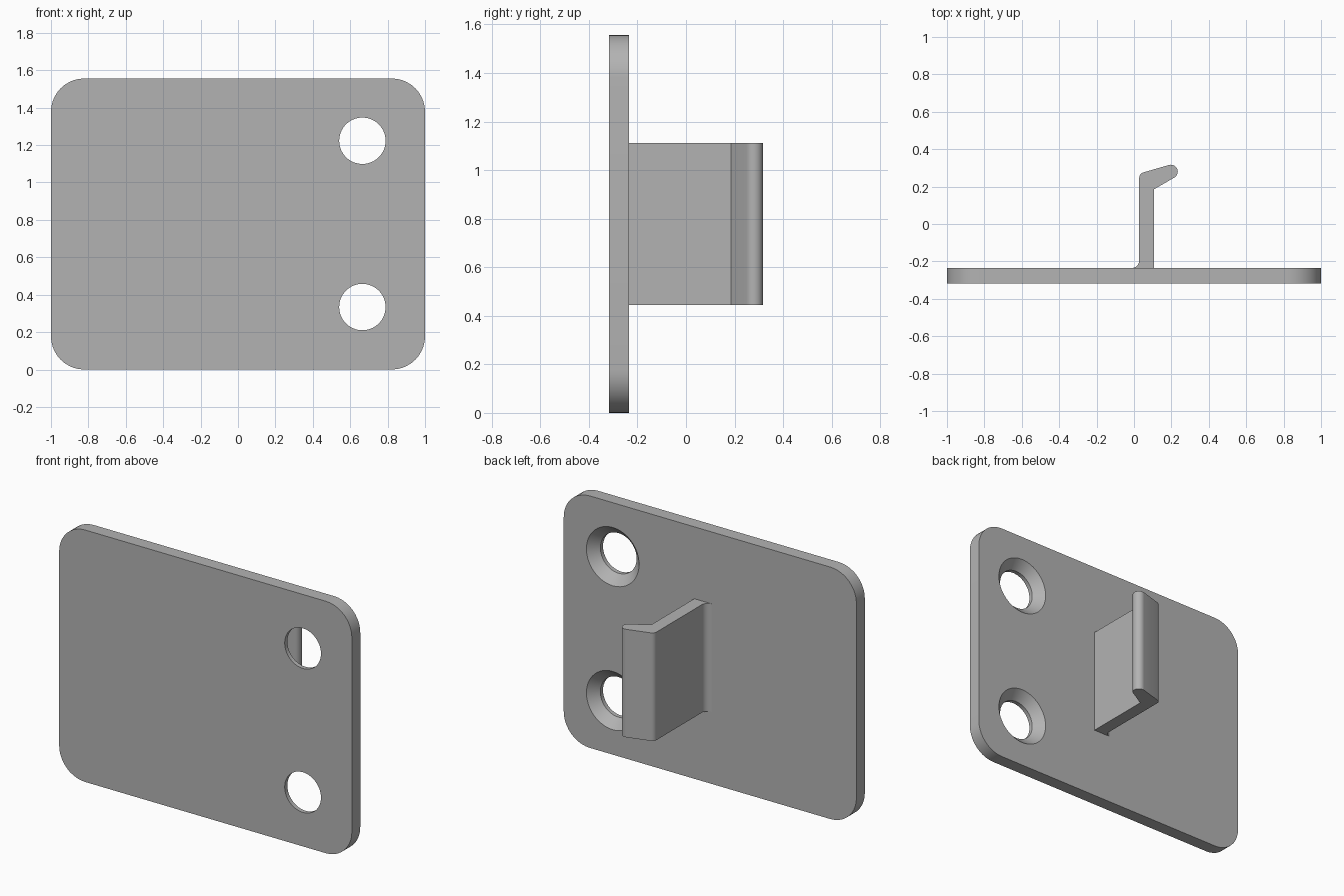
import bpy, bmesh
from math import sin, cos, radians
from mathutils import Matrix, Vector

cube = bpy.data.objects.get("Cube")
if cube:
    bpy.data.objects.remove(cube, do_unlink=True)

FRONT, BACK = -0.317, -0.235      # plate faces
HEIGHT = 1.556
CORNER = 0.178

grey = bpy.data.materials.new("plain grey")
grey.use_nodes = True
colour = (0.45, 0.45, 0.45, 1)
grey.diffuse_color = colour
grey.node_tree.nodes["Principled BSDF"].inputs["Base Color"].default_value = colour


def arc(cx, cy, r, start, end, steps=10):
    """Points along an arc, angles in degrees."""
    angles = [radians(start + (end - start) * i / steps) for i in range(steps + 1)]
    return [(cx + r * cos(a), cy + r * sin(a)) for a in angles]


def prism(name, points, offset):
    """Extrude a closed outline of 3D points along an offset."""
    bm = bmesh.new()
    face = bm.faces.new([bm.verts.new(p) for p in points])
    extruded = bmesh.ops.extrude_face_region(bm, geom=[face])["geom"]
    moved = [v for v in extruded if isinstance(v, bmesh.types.BMVert)]
    bmesh.ops.translate(bm, verts=moved, vec=Vector(offset))
    return finish(name, bm)


def finish(name, bm):
    bmesh.ops.recalc_face_normals(bm, faces=bm.faces)
    mesh = bpy.data.meshes.new(name)
    bm.to_mesh(mesh)
    bm.free()
    mesh.materials.append(grey)
    obj = bpy.data.objects.new(name, mesh)
    bpy.context.collection.objects.link(obj)
    return obj


def smooth(obj):
    bpy.ops.object.select_all(action="DESELECT")
    obj.select_set(True)
    bpy.context.view_layer.objects.active = obj
    bpy.ops.object.shade_smooth_by_angle(angle=radians(25))


def countersink_cutter(x, z, bore=0.124, flare=0.18):
    """Straight bore at the front, widening cone towards the back."""
    bm = bmesh.new()
    over = 0.02
    seat = BACK - (flare - bore)
    profile = [(bore, FRONT - over), (bore, seat), (flare + over, BACK + over)]
    rings = []
    for r, y in profile:
        rings.append([bm.verts.new((x + px, y, z + pz))
                      for px, pz in arc(0, 0, r, 0, 360, 64)[:-1]])
    for a, b in zip(rings, rings[1:]):
        for i in range(len(a)):
            j = (i + 1) % len(a)
            bm.faces.new((a[i], a[j], b[j], b[i]))
    bm.faces.new(rings[0])
    bm.faces.new(rings[-1])
    cutter = finish("hole_cutter", bm)
    cutter.hide_render = True
    return cutter


# Rounded mounting plate
right, top = 1 - CORNER, HEIGHT - CORNER
outline = (arc(right, top, CORNER, 0, 90) + arc(-right, top, CORNER, 90, 180)
           + arc(-right, CORNER, CORNER, 180, 270) + arc(right, CORNER, CORNER, 270, 360))
plate = prism("mounting_plate", [(x, FRONT, z) for x, z in outline], (0, BACK - FRONT, 0))

# Two countersunk screw holes
bpy.context.view_layer.objects.active = plate
for z in (0.334, 1.223):
    cutter = countersink_cutter(0.665, z)
    mod = plate.modifiers.new("screw_hole", "BOOLEAN")
    mod.operation = "DIFFERENCE"
    mod.solver = "EXACT"
    mod.object = cutter
    bpy.ops.object.modifier_apply(modifier=mod.name)
    bpy.data.objects.remove(cutter, do_unlink=True)
smooth(plate)

# Hook: stem with a base fillet on one side and a rounded, angled lip
hook = [(0.108, BACK), (0.108, 0.186)]
hook += arc(0.197, 0.28, 0.037, -60, 105, 14)
hook += arc(0.058, 0.247, 0.03, 105, 180, 6)
hook += arc(-0.012, BACK + 0.04, 0.04, 0, -90, 8)
latch = prism("latch_hook", [(x, y, 0.445) for x, y in hook], (0, 0, 0.667))
smooth(latch)
